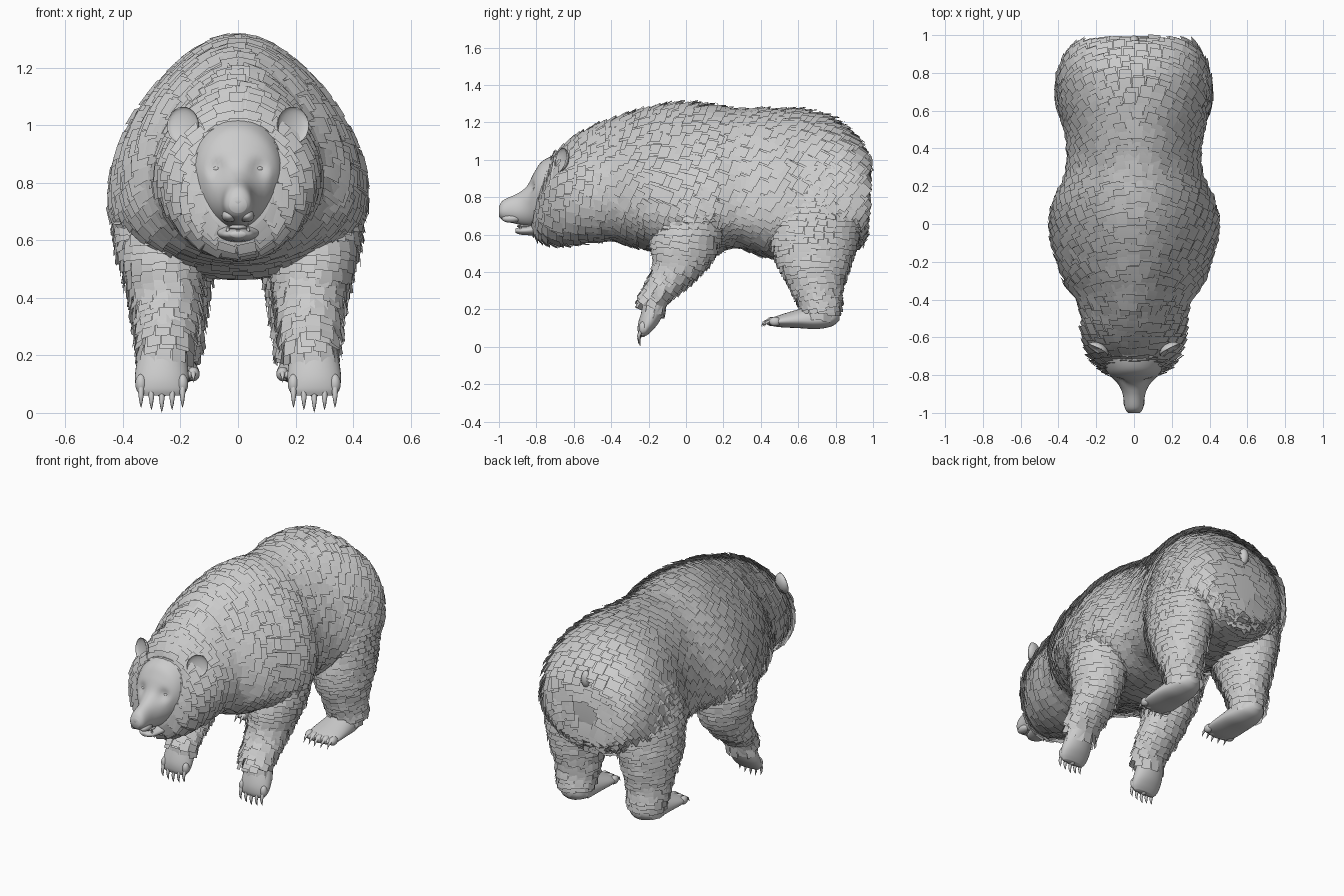
import bpy, bmesh, math, random
from mathutils import Vector

random.seed(4)
cube = bpy.data.objects.get("Cube")
if cube:
    bpy.data.objects.remove(cube)

grey = bpy.data.materials.new("plain_grey")
grey.use_nodes = True
grey.diffuse_color = (0.6, 0.6, 0.6, 1)
grey.node_tree.nodes["Principled BSDF"].inputs["Base Color"].default_value = (0.6, 0.6, 0.6, 1)


def finish(name, bm):
    mesh = bpy.data.meshes.new(name)
    bm.to_mesh(mesh)
    bm.free()
    mesh.materials.append(grey)
    for poly in mesh.polygons:
        poly.use_smooth = True
    obj = bpy.data.objects.new(name, mesh)
    bpy.context.collection.objects.link(obj)
    return obj


def spline(rows, u):
    """Smooth blend through the section table."""
    last = len(rows) - 1
    i = max(0, min(int(u), last - 1))
    t = u - i
    a, b, c, d = (rows[max(0, min(last, i + k))] for k in (-1, 0, 1, 2))
    return [q + t * (r - p + t * (2 * p - 5 * q + 4 * r - s + t * (3 * (q - r) + s - p))) / 2
            for p, q, r, s in zip(a, b, c, d)]


def along_y(rows, x=0.0, taper=0.0, slant=0.0):
    """Sections (y, widest z, top, bottom, half width) facing the y axis."""
    def point(u, v):
        y, mid, top, low, half = spline(rows, u)
        c, s = math.cos(v * math.tau), math.sin(v * math.tau)
        z = (top - mid if c > 0 else mid - low) * c
        narrow = taper * (1 - 1.5 * max(0, y + 0.1)) * max(0, c) ** 2
        return Vector((x + half * s * (1 - narrow), y + slant * max(0, -0.5 - y) * z, mid + z))
    return point


def along_z(rows, side):
    """Sections (z, x, y, x radius, y radius) running down a limb."""
    def point(u, v):
        z, x, y, rx, ry = spline(rows, u)
        return Vector((side * x + rx * math.sin(v * math.tau), y + ry * math.cos(v * math.tau), z))
    return point


def skin(name, point, count, per=5, sides=32):
    bm = bmesh.new()
    rings = [[bm.verts.new(point(i / per, j / sides)) for j in range(sides)]
             for i in range((count - 1) * per + 1)]
    for a, b in zip(rings, rings[1:]):
        for j in range(sides):
            k = (j + 1) % sides
            bm.faces.new((a[j], b[j], b[k], a[k]))
    for ring in (rings[0], rings[-1][::-1]):
        hub = bm.verts.new(sum((v.co for v in ring), Vector()) / sides)
        for j in range(sides):
            bm.faces.new((ring[j], ring[(j + 1) % sides], hub))
    bmesh.ops.recalc_face_normals(bm, faces=bm.faces[:])
    return finish(name, bm)


def fur(name, point, count, step, width, length, lift, sag):
    """Overlapping shingles whose free ends stand off the skin."""
    bm = bmesh.new()
    for i in range(count - 1):
        gap = max((point(i + 1, k / 4) - point(i, k / 4)).length for k in range(4))
        parts = max(1, round(gap / step))
        for m in range(parts):
            u = i + m / parts
            loop = [point(u, k / 24) for k in range(24)]
            around = sum((p - q).length for p, q in zip(loop, loop[1:] + loop[:1]))
            n = max(6, round(around / width))
            shift = random.random()
            for j in range(n):
                v = (j + shift) / n
                base = point(u, v)
                down = point(u + 0.02, v) - point(u - 0.02, v)
                across = point(u, v + 0.01) - point(u, v - 0.01)
                normal = across.cross(down).normalized()
                k = sag * min(1, u / count)
                flow = down.normalized() * (1 - k) + Vector((0, 0.6, -0.8)) * k
                flow = (flow - normal * flow.dot(normal)).normalized()
                wide = flow.cross(normal) * width * 0.56
                grow = min(1, 0.45 + 0.15 * u)
                run = flow * length * grow * random.uniform(0.75, 1.2)
                rise = normal * lift * grow * random.uniform(0.7, 1.2)
                root = base + normal * 0.002
                mid = root + run * 0.5 + rise * 0.6
                rows = [[bm.verts.new(c + wide * e) for e in (-1, 1)]
                        for c in (root, mid, root + run + rise)]
                for a, b in zip(rows, rows[1:]):
                    bm.faces.new((a[0], a[1], b[1], b[0]))
    return finish(name, bm)


def ball(name, center, size):
    bm = bmesh.new()
    bmesh.ops.create_uvsphere(bm, u_segments=20, v_segments=12, radius=1)
    for v in bm.verts:
        v.co = Vector(center) + Vector(a * b for a, b in zip(v.co, size))
    return finish(name, bm)


def horn(name, points, radius):
    """Tapered bent spike for claws and teeth."""
    curve = bpy.data.curves.new(name, "CURVE")
    curve.dimensions = "3D"
    curve.bevel_depth = radius
    curve.bevel_resolution = 2
    line = curve.splines.new("POLY")
    line.points.add(len(points) - 1)
    for i, (p, q) in enumerate(zip(line.points, points)):
        p.co = (*q, 1)
        p.radius = 1.02 - (i / (len(points) - 1)) ** 1.5
    curve.materials.append(grey)
    obj = bpy.data.objects.new(name, curve)
    bpy.context.collection.objects.link(obj)


# Trunk, neck and ruff
trunk = [(-.79, .8, .93, .63, .125), (-.755, .81, 1.01, .59, .18), (-.7, .82, 1.06, .56, .225),
         (-.62, .82, 1.11, .555, .25), (-.52, .82, 1.15, .57, .262), (-.42, .82, 1.19, .58, .285),
         (-.28, .78, 1.24, .55, .36), (-.08, .75, 1.285, .5, .42), (.08, .75, 1.285, .5, .415),
         (.25, .76, 1.262, .54, .35), (.42, .76, 1.26, .5, .34), (.6, .76, 1.255, .49, .375),
         (.75, .77, 1.22, .5, .385), (.87, .78, 1.14, .53, .35), (.94, .8, 1.04, .6, .28),
         (.962, .83, .92, .72, .1)]
shape = along_y(trunk, 0, 0.3, 0.8)
skin("body_skin", shape, len(trunk))
fur("body_fur", shape, len(trunk), 0.036, 0.058, 0.085, 0.021, 0.9)
ball("tail", (0, .97, .985), (.028, .028, .05))

# Head: smooth face with sunken eye sockets
face = [(-1, .72, .75, .695, .03), (-.975, .725, .785, .675, .048), (-.9, .73, .82, .655, .06),
        (-.85, .76, .86, .645, .083), (-.81, .82, .935, .64, .12), (-.765, .83, .995, .63, .152),
        (-.68, .83, 1.03, .6, .18), (-.6, .83, 1.02, .62, .15)]
head = skin("face", along_y(face), len(face), 6, 40)
for v in head.data.vertices:
    off = Vector((abs(v.co.x) - .072, v.co.z - .85))
    if v.co.y < -.7:
        v.co.y += 0.02 * math.exp(-off.length_squared / 0.0009)
jaw = [(-.912, .62, .632, .61, .025), (-.885, .62, .64, .6, .05),
       (-.83, .625, .65, .595, .068), (-.74, .65, .69, .585, .1)]
skin("lower_jaw", along_y(jaw), len(jaw))
ball("nose", (0, -.98, .735), (.04, .021, .026))
ball("tongue", (0, -.86, .645), (.032, .045, .01))

for side, label in ((1, "left"), (-1, "right")):
    ball(label + "_eye", (side * .073, -.806, .848), (.016, .013, .01))
    ball(label + "_brow", (side * .07, -.79, .872), (.035, .022, .012))
    ball(label + "_upper_lip", (side * .03, -.935, .685), (.027, .05, .022))
    horn(label + "_lower_fang", [(side * .035, -.885, .63), (side * .035, -.89, .662)], .007)

    # Cupped ear
    ear = ball(label + "_ear", (0, 0, 0), (.06, .04, .066))
    for v in ear.data.vertices:
        if v.co.y < 0:
            v.co.y *= -0.5
    ear.location = (side * .192, -.67, 1.0)
    ear.rotation_euler = (-0.2, side * 0.35, side * 0.4)

    # Front leg and hanging paw
    leg = [(.86, .25, .02, .165, .19), (.7, .265, .02, .165, .19), (.57, .265, .0, .15, .175),
           (.46, .255, -.02, .122, .14), (.36, .25, -.08, .105, .105),
           (.27, .25, -.155, .09, .072), (.21, .252, -.17, .078, .05)]
    shape = along_z(leg, side)
    skin(label + "_front_leg_skin", shape, len(leg))
    fur(label + "_front_leg_fur", shape, len(leg), 0.032, 0.045, 0.065, 0.024, 0)
    paw = [(.3, .25, -.14, .07, .05), (.2, .262, -.172, .085, .06), (.13, .265, -.2, .093, .055),
           (.085, .265, -.22, .088, .038), (.06, .265, -.23, .07, .02)]
    skin(label + "_front_paw", along_z(paw, side), len(paw))

    # Hind leg and flat foot
    leg = [(.97, .2, .72, .17, .19), (.78, .22, .705, .18, .235), (.62, .23, .69, .17, .23),
           (.48, .24, .685, .145, .195), (.34, .24, .695, .115, .135),
           (.23, .24, .715, .1, .1), (.18, .24, .715, .085, .08)]
    shape = along_z(leg, side)
    skin(label + "_hind_leg_skin", shape, len(leg))
    fur(label + "_hind_leg_fur", shape, len(leg), 0.032, 0.045, 0.06, 0.022, 0)
    foot = [(.445, .13, .15, .115, .08), (.5, .135, .17, .105, .1), (.6, .14, .2, .1, .1),
            (.7, .14, .23, .095, .09), (.78, .15, .23, .11, .07), (.82, .17, .2, .14, .03)]
    skin(label + "_hind_foot", along_y(foot, side * .235), len(foot))

    # Toes and claws
    for t in range(-2, 3):
        x = side * .265 + t * .036
        arch = abs(t) * .008
        ball(label + "_front_toe", (x, -.23, .085 + arch), (.02, .022, .034))
        horn(label + "_front_claw", [(x, -.24, .07 + arch), (x, -.252, .045 + arch),
                                     (x, -.25, .02 + arch), (x, -.243, .001 + arch)], .011)
        x = side * .235 + t * .04
        ball(label + "_hind_toe", (x, .46 + arch, .135), (.022, .032, .025))
        horn(label + "_hind_claw", [(x, .44 + arch, .14), (x, .415 + arch, .13),
                                    (x, .4 + arch, .105)], .01)
